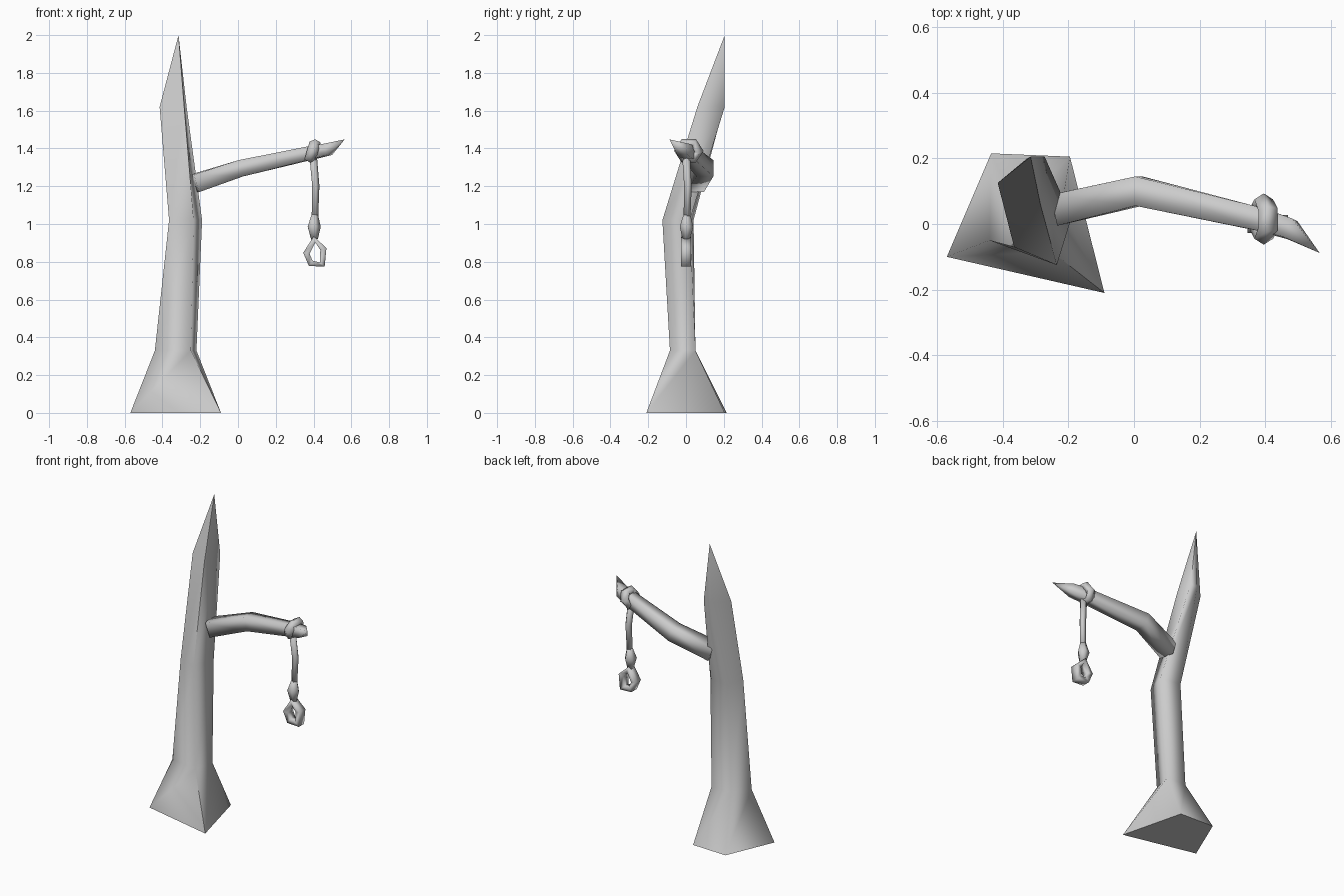
import bpy, bmesh, math
from mathutils import Vector

cube = bpy.data.objects.get("Cube")
if cube:
    bpy.data.objects.remove(cube)

grey = bpy.data.materials.new("plain_grey")
grey.use_nodes = True
grey.diffuse_color = (0.6, 0.6, 0.6, 1)
grey.node_tree.nodes["Principled BSDF"].inputs["Base Color"].default_value = grey.diffuse_color


def loft(name, rings, closed=False):
    """Skin a row of rings; coincident points are merged into a tip."""
    bm = bmesh.new()
    loops = [[bm.verts.new(p) for p in ring] for ring in rings]
    n = len(loops[0])
    pairs = list(zip(loops, loops[1:]))
    if closed:
        pairs.append((loops[-1], loops[0]))
    else:
        bm.faces.new(loops[0][::-1])
        bm.faces.new(loops[-1])
    for a, b in pairs:
        for i in range(n):
            j = (i + 1) % n
            bm.faces.new((a[i], a[j], b[j], b[i]))
    bmesh.ops.remove_doubles(bm, verts=bm.verts, dist=0.0005)
    bmesh.ops.recalc_face_normals(bm, faces=bm.faces)
    mesh = bpy.data.meshes.new(name)
    bm.to_mesh(mesh)
    bm.free()
    mesh.materials.append(grey)
    obj = bpy.data.objects.new(name, mesh)
    bpy.context.collection.objects.link(obj)
    bpy.ops.object.select_all(action="DESELECT")
    obj.select_set(True)
    bpy.context.view_layer.objects.active = obj
    bpy.ops.object.shade_smooth_by_angle(angle=math.radians(100))
    return obj


def tube(name, path, radii, ref, sides=4, closed=False, stretch=1.0):
    """Sweep a polygon along a path; ref is the direction it stays level with."""
    pts = [Vector(p) for p in path]
    last = len(pts) - 1
    rings = []
    for i, p in enumerate(pts):
        if closed:
            t = pts[(i + 1) % len(pts)] - pts[i - 1]
        else:
            t = (pts[min(i + 1, last)] - p).normalized() + (p - pts[max(i - 1, 0)]).normalized()
        t.normalize()
        u = Vector(ref).cross(t).normalized()
        v = t.cross(u) * stretch
        angles = [math.tau * (k + 0.5) / sides for k in range(sides)]
        rings.append([p + radii[i] * (u * math.cos(a) + v * math.sin(a)) for a in angles])
    return loft(name, rings, closed)


# Four-sided trunk with flared foot, bent back to a point
trunk = [
    (0, [(-.57, -.10), (-.09, -.21), (-.195, .205), (-.435, .215)]),
    (.33, [(-.44, -.05), (-.25, -.085), (-.22, .05), (-.36, .05)]),
    (1.02, [(-.365, -.07), (-.235, -.125), (-.19, .02), (-.33, .04)]),
    (1.62, [(-.415, .125), (-.285, .06), (-.272, .205), (-.325, .2)]),
    (2, [(-.315, .205)] * 4),
]
loft("trunk", [[(x, y, z) for x, y in ring] for z, ring in trunk])

# Bent branch with a sharp tip
tube("branch",
     [(-.23, .045, 1.215), (.015, .1, 1.295), (.38, .015, 1.375), (.475, -.015, 1.395), (.565, -.088, 1.448)],
     [.068, .063, .05, .044, 0], (0, 0, 1))

# Rope band wrapped round the branch
band = [(.395 + .015 * math.sin(a), .015 + .052 * math.cos(a), 1.387 + .045 * math.sin(a))
        for a in (math.tau * k / 6 for k in range(6))]
tube("branch_band", band, [.026] * 6, (1, 0, 0), sides=5, closed=True, stretch=1.2)

# Hanging rope with its knot
tube("hanging_rope",
     [(.395, 0, 1.37), (.41, .01, 1.2), (.405, .005, 1.02)],
     [.022, .021, .019], (0, 1, 0), sides=5)
tube("rope_knot",
     [(.405, .005, 1.05), (.4, .003, .985), (.403, 0, .92)],
     [.019, .038, .02], (0, 1, 0), sides=5)

# Five-cornered loop at the rope's end
loop = [(.405, .918), (.362, .845), (.385, .792), (.446, .785), (.452, .868)]
tube("rope_loop", [(x, 0, z) for x, z in loop], [.024] * 5, (0, 1, 0), closed=True, stretch=1.6)
